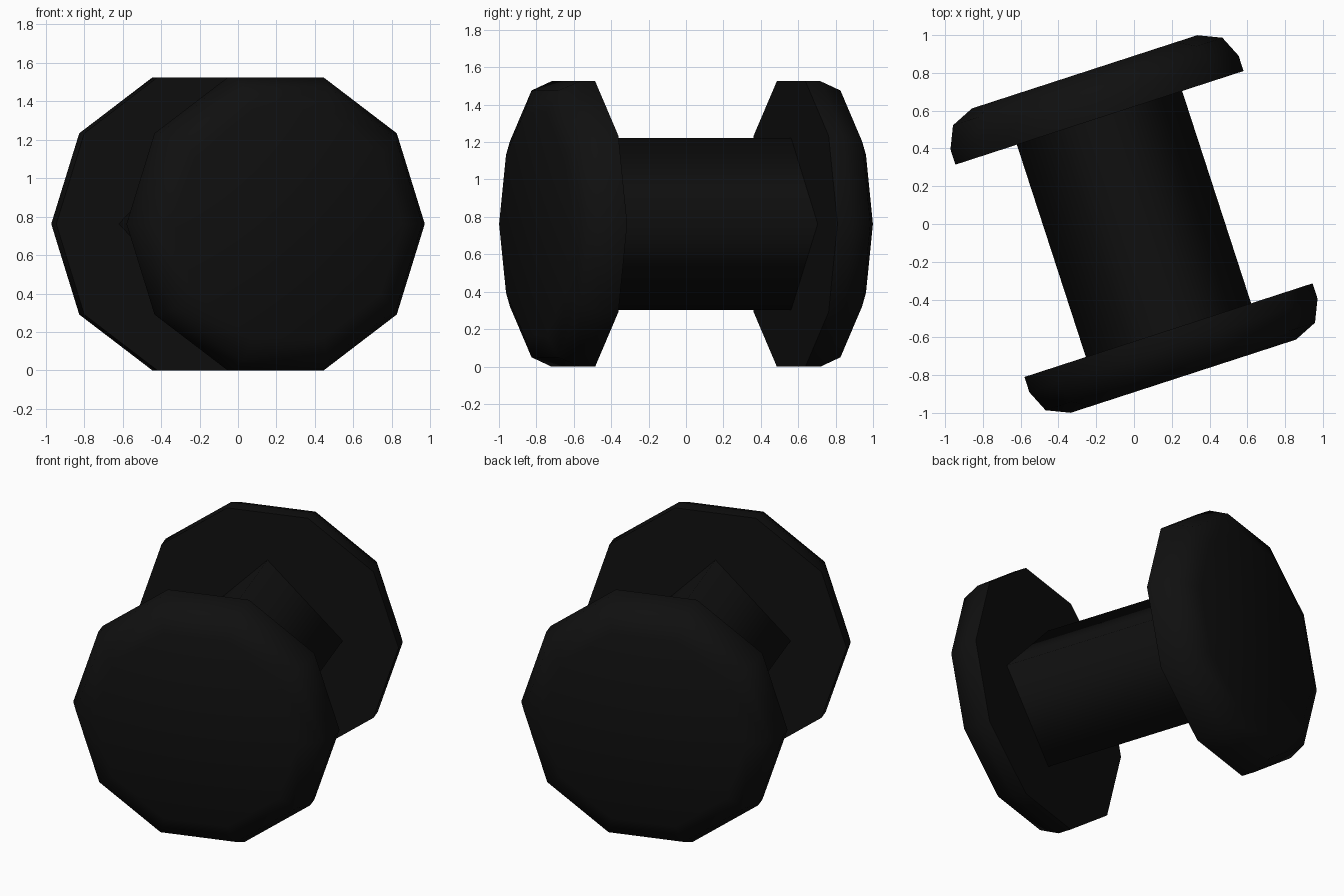
import bpy, bmesh, math
from mathutils import Matrix

if "Cube" in bpy.data.objects:
    bpy.data.objects.remove(bpy.data.objects["Cube"])

TILT = math.radians(18)
CENTRE_Z = 0.7625

black = bpy.data.materials.new("black")
black.diffuse_color = (0.005, 0.005, 0.005, 1)
black.use_nodes = True
black.node_tree.nodes["Principled BSDF"].inputs["Base Color"].default_value = black.diffuse_color


def lathe(name, profile, sides, turn=0.0, caps=True, smooth_angle=60):
    """Rings of (radius, distance) along -y, turned about z and lifted to the axle height."""
    bm = bmesh.new()
    rings = []
    for r, d in profile:
        rings.append([bm.verts.new((r * math.cos(2 * math.pi * i / sides), -d,
                                    r * math.sin(2 * math.pi * i / sides)))
                      for i in range(sides)])
    for a, b in zip(rings, rings[1:]):
        for i in range(sides):
            j = (i + 1) % sides
            bm.faces.new((a[i], a[j], b[j], b[i]))
    if caps:
        bm.faces.new(rings[0])
        bm.faces.new(rings[-1])
    bmesh.ops.recalc_face_normals(bm, faces=bm.faces)
    bm.transform(Matrix.Translation((0, 0, CENTRE_Z)) @ Matrix.Rotation(TILT + turn, 4, 'Z'))
    mesh = bpy.data.meshes.new(name)
    bm.to_mesh(mesh)
    bm.free()
    mesh.materials.append(black)
    obj = bpy.data.objects.new(name, mesh)
    bpy.context.collection.objects.link(obj)
    bpy.ops.object.select_all(action='DESELECT')
    obj.select_set(True)
    bpy.context.view_layer.objects.active = obj
    bpy.ops.object.shade_smooth_by_angle(angle=math.radians(smooth_angle))
    return obj


# Ten-sided end discs with a rounded outer rim
disc = [(0.802, 0.591), (0.802, 0.676), (0.75, 0.793), (0.627, 0.847)]
lathe("front_disc", disc, 10)
lathe("back_disc", disc, 10, turn=math.pi)

# Four-sided, smooth-shaded shaft between the discs
lathe("shaft", [(0.46, -0.591), (0.46, 0.591)], 4, caps=False, smooth_angle=100)
